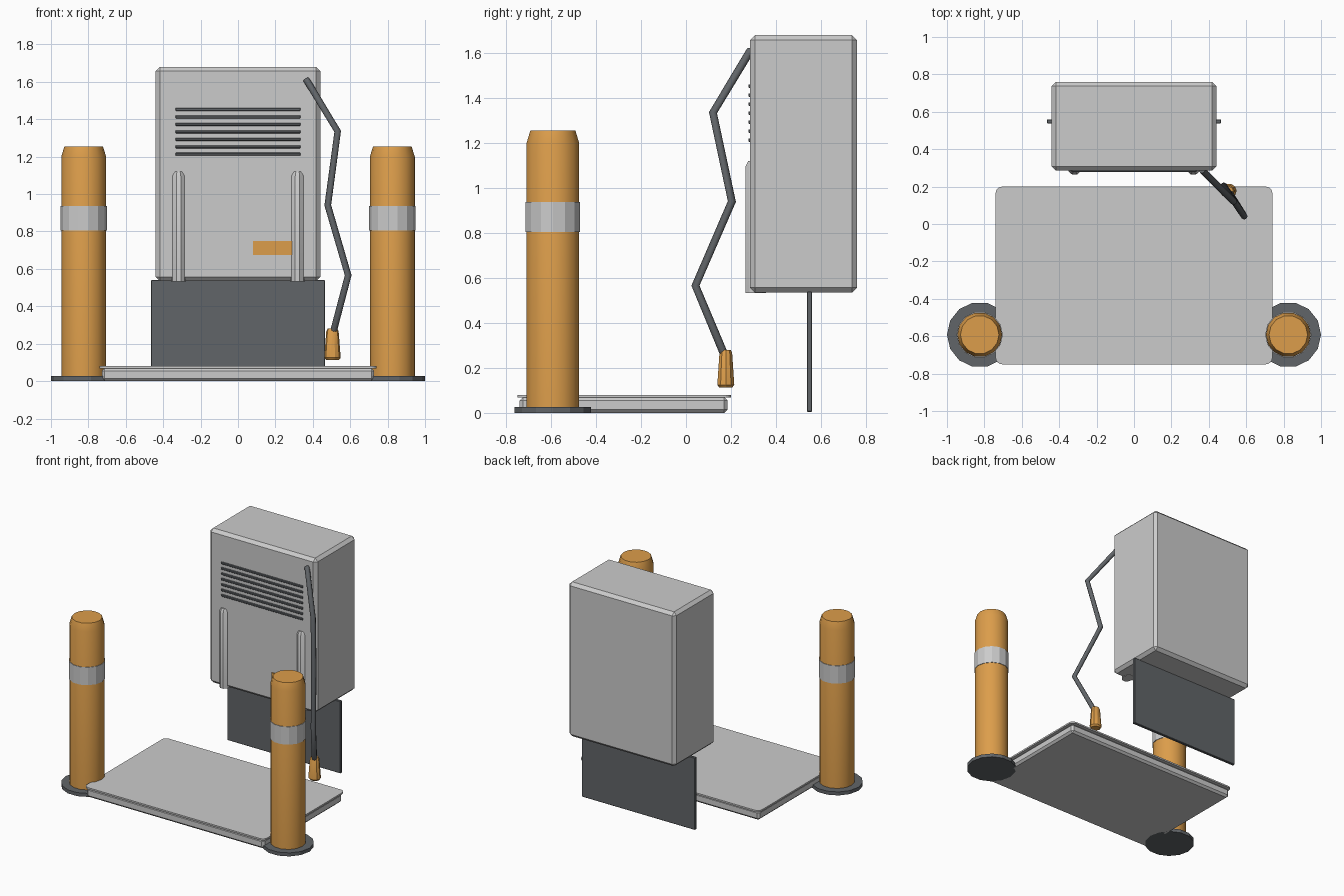
import bpy, bmesh
from math import pi, cos, sin

if "Cube" in bpy.data.objects:
    bpy.data.objects.remove(bpy.data.objects["Cube"])


def material(name, rgb):
    m = bpy.data.materials.new(name)
    m.diffuse_color = (*rgb, 1)
    m.use_nodes = True
    m.node_tree.nodes["Principled BSDF"].inputs["Base Color"].default_value = m.diffuse_color
    return m


ORANGE = material("orange", (0.72, 0.34, 0.07))
DARK = material("dark_grey", (0.12, 0.13, 0.14))


def finish(name, bm, mat=None, smooth=False):
    bmesh.ops.recalc_face_normals(bm, faces=bm.faces)
    me = bpy.data.meshes.new(name)
    bm.to_mesh(me)
    bm.free()
    ob = bpy.data.objects.new(name, me)
    bpy.context.collection.objects.link(ob)
    if mat:
        me.materials.append(mat)
    if smooth:
        bpy.ops.object.select_all(action='DESELECT')
        ob.select_set(True)
        bpy.context.view_layer.objects.active = ob
        bpy.ops.object.shade_smooth_by_angle(angle=pi / 6)
    return ob


def box(name, lo, hi, mat=None, bevel=0, corner=0):
    """Box from two corners; bevel chamfers all edges, corner rounds upright ones."""
    bm = bmesh.new()
    bmesh.ops.create_cube(bm, size=1)
    for v in bm.verts:
        v.co = [(a + b) / 2 + c * (b - a) for a, b, c in zip(lo, hi, v.co)]
    if corner:
        upright = [e for e in bm.edges if abs(e.verts[0].co.z - e.verts[1].co.z) > 1e-4]
        bmesh.ops.bevel(bm, geom=upright, offset=corner, segments=4, profile=0.5, affect='EDGES')
    if bevel:
        bmesh.ops.bevel(bm, geom=bm.edges[:], offset=bevel, segments=1, affect='EDGES')
    return finish(name, bm, mat)


def turned(name, center, profile, sides, mat=None, smooth=False, sy=1):
    """Closed solid of stacked (radius, z) rings around a vertical axis."""
    bm = bmesh.new()
    rings = [[bm.verts.new((center[0] + r * cos(2 * pi * i / sides),
                            center[1] + r * sy * sin(2 * pi * i / sides), z))
              for i in range(sides)] for r, z in profile]
    for a, b in zip(rings, rings[1:]):
        for i in range(sides):
            j = (i + 1) % sides
            bm.faces.new((a[i], a[j], b[j], b[i]))
    bm.faces.new(rings[0][::-1])
    bm.faces.new(rings[-1])
    return finish(name, bm, mat, smooth)


# Cabinet with support panel
box("cabinet", (-0.44, 0.285, 0.535), (0.44, 0.76, 1.68), bevel=0.022)
box("support_panel", (-0.465, 0.538, 0.005), (0.465, 0.56, 0.54), DARK, bevel=0.003)

# Vent slats
for i in range(7):
    z = 1.213 + 0.04 * i
    box(f"vent_slat_{i + 1}", (-0.335, 0.277, z - 0.008), (0.335, 0.295, z + 0.008), DARK, bevel=0.003)

# Label plate
box("label_plate", (0.08, 0.277, 0.675), (0.29, 0.295, 0.75), ORANGE)

# Platform: body and overhanging deck
box("platform_body", (-0.728, -0.74, 0), (0.728, 0.185, 0.07), bevel=0.015)
box("platform_deck", (-0.74, -0.75, 0.068), (0.74, 0.2, 0.08), corner=0.035)

for side, s in (("left", -1), ("right", 1)):
    # Guide bars on the cabinet front
    turned(f"guide_bar_{side}", (s * 0.318, 0.31),
           [(0.039, 0.533), (0.039, 1.095), (0.028, 1.12)], 10, smooth=True, sy=1.25)
    # Bollards
    c = (s * 0.825, -0.592)
    turned(f"bollard_base_{side}", c, [(0.175, 0), (0.175, 0.026)], 14, DARK)
    turned(f"bollard_{side}", c, [(0.12, 0.02), (0.12, 1.2), (0.103, 1.255)], 14, ORANGE, True)
    turned(f"bollard_band_{side}", c, [(0.124, 0.805), (0.124, 0.937)], 14)

# Hanging hose
path = [(0.365, 0.287, 1.612), (0.533, 0.12, 1.335), (0.48, 0.204, 0.94),
        (0.589, 0.042, 0.566), (0.505, 0.176, 0.245)]
cu = bpy.data.curves.new("hose", 'CURVE')
cu.dimensions = '3D'
cu.bevel_depth = 0.018
cu.bevel_resolution = 2
cu.use_fill_caps = True
sp = cu.splines.new('POLY')
sp.points.add(len(path) - 1)
for p, co in zip(sp.points, path):
    p.co = (*co, 1)
cu.materials.append(DARK)
bpy.context.collection.objects.link(bpy.data.objects.new("hose", cu))

# Hose nozzle
turned("hose_nozzle", (0.505, 0.177),
       [(0.034, 0.113), (0.044, 0.125), (0.033, 0.267), (0.026, 0.28)],
       10, ORANGE, True, sy=0.9)
